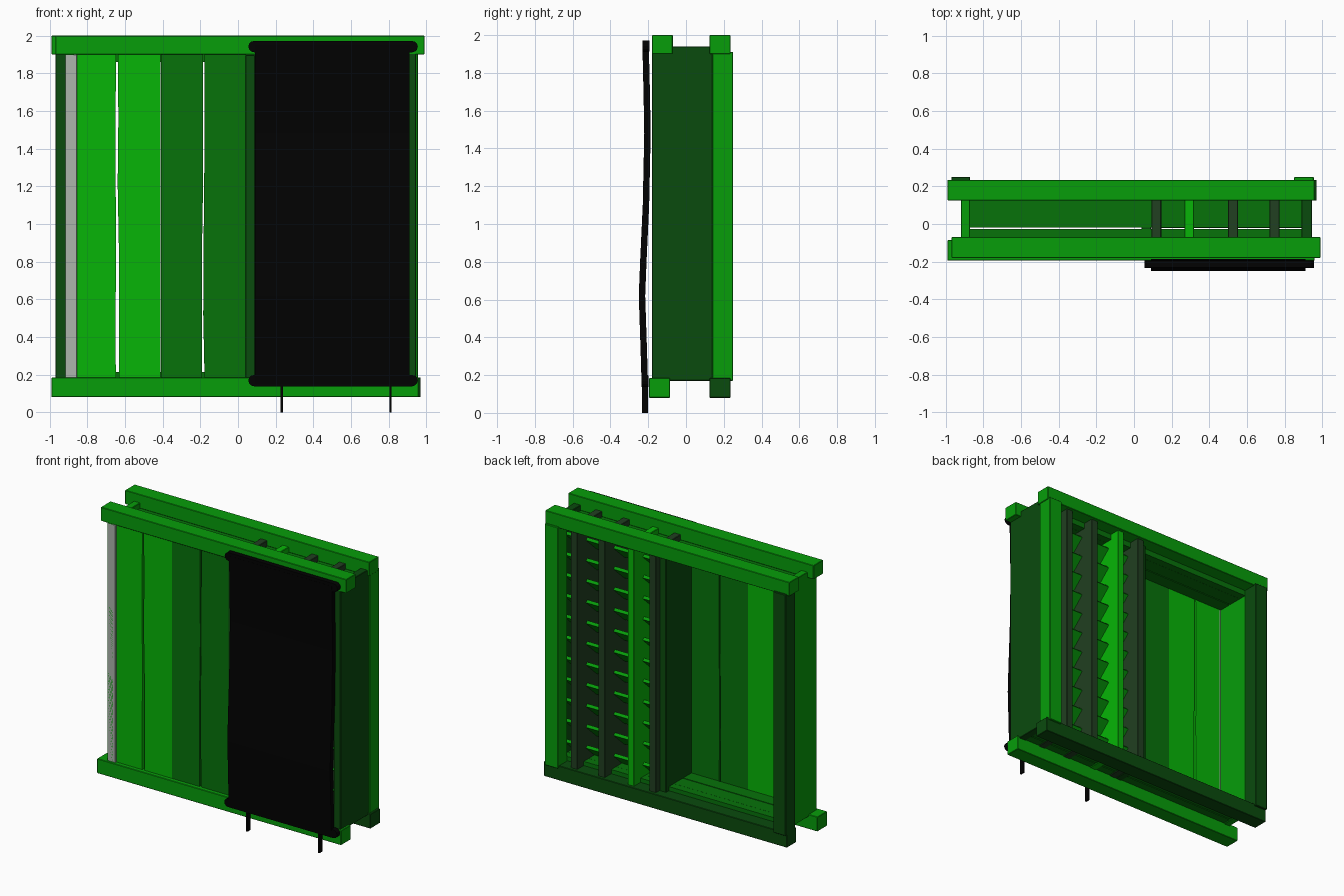
import bpy, bmesh, math, random
from mathutils import Matrix

if "Cube" in bpy.data.objects:
    bpy.data.objects.remove(bpy.data.objects["Cube"])

random.seed(4)


def mat(name, col):
    m = bpy.data.materials.new(name)
    m.diffuse_color = (*col, 1)
    m.use_nodes = True
    m.node_tree.nodes["Principled BSDF"].inputs["Base Color"].default_value = m.diffuse_color
    return m


BRIGHT = mat("bright_green", (0.002, 0.46, 0.002))
MID = mat("mid_green", (0.002, 0.34, 0.003))
DARK = mat("dark_green", (0.002, 0.17, 0.003))
DEEP = mat("deep_green", (0.003, 0.07, 0.004))
MOSS = mat("moss_green", (0.015, 0.05, 0.015))
PALE = mat("worn_grey", (0.42, 0.46, 0.42))
BLACK = mat("black_cloth", (0.0005, 0.0005, 0.0005))


def finish(name, bm, m, bevel=0.0):
    bmesh.ops.recalc_face_normals(bm, faces=bm.faces)
    me = bpy.data.meshes.new(name)
    bm.to_mesh(me)
    bm.free()
    me.materials.append(m)
    ob = bpy.data.objects.new(name, me)
    bpy.context.collection.objects.link(ob)
    if bevel:
        b = ob.modifiers.new("Bevel", "BEVEL")
        b.width = bevel
        b.segments = 1
    return ob


def box(name, x, y, z, m, bevel=0.003, tilt=0.0):
    """Box from (min, max) pairs, optionally tilted about its own x axis."""
    bm = bmesh.new()
    bmesh.ops.create_cube(bm, size=1)
    size = [b - a for a, b in (x, y, z)]
    mid = [(a + b) / 2 for a, b in (x, y, z)]
    M = Matrix.Translation(mid) @ Matrix.Rotation(tilt, 4, 'X') @ Matrix.Diagonal((*size, 1))
    bmesh.ops.transform(bm, matrix=M, verts=bm.verts)
    return finish(name, bm, m, bevel)


def loft(name, rings, m, bevel=0.0):
    """Skin a column of four-cornered rings."""
    bm = bmesh.new()
    vs = [[bm.verts.new(p) for p in r] for r in rings]
    for a, b in zip(vs, vs[1:]):
        for i in range(4):
            bm.faces.new((a[i], a[(i + 1) % 4], b[(i + 1) % 4], b[i]))
    bm.faces.new(vs[0])
    bm.faces.new(vs[-1])
    return finish(name, bm, m, bevel)


def ring(x0, x1, y0, y1, z):
    return [(x0, y0, z), (x1, y0, z), (x1, y1, z), (x0, y1, z)]


# Horizontal rails
box("top_front_rail", (-0.97, 0.99), (-0.18, -0.07), (1.90, 2.0), MID)
box("top_back_rail", (-0.99, 0.96), (0.125, 0.235), (1.90, 2.0), MID)
box("bottom_front_rail", (-0.99, 0.96), (-0.195, -0.085), (0.08, 0.185), MID)
box("bottom_back_rail", (-0.97, 0.97), (0.125, 0.235), (0.08, 0.185), DEEP)

# Back corner posts
box("back_post_left", (-0.97, -0.87), (0.14, 0.25), (0.17, 1.91), DEEP)
box("back_post_right", (0.85, 0.955), (0.14, 0.25), (0.17, 1.91), MID)

# Side panels and the partition between compartments
box("side_panel_left", (-0.92, -0.87), (-0.178, 0.14), (0.17, 1.94), MID)
box("side_panel_right", (0.89, 0.945), (-0.18, 0.14), (0.17, 1.94), DEEP)
box("partition", (0.04, 0.09), (-0.17, 0.17), (0.17, 1.898), DEEP)
box("worn_corner_strip", (-0.918, -0.855), (-0.178, -0.12), (0.18, 1.90), PALE)

# Floor and ceiling boards
for label, z in (("floor", (0.175, 0.215)), ("ceiling", (1.86, 1.90))):
    for i, y in enumerate(((-0.12, -0.026), (-0.019, 0.082), (0.083, 0.138))):
        box(f"{label}_board_{i + 1}", (-0.87, 0.89), y, z, DARK, 0.0)

# Front planks with slightly wavy edges
planks = ((-0.86, -0.648, BRIGHT), (-0.636, -0.412, BRIGHT),
          (-0.41, -0.19, DARK), (-0.181, 0.042, DARK))
for i, (x0, x1, m) in enumerate(planks):
    rings = []
    for k in range(6):
        a = 0 if i in (0, 2) else random.uniform(-0.006, 0.006)
        b = 0 if i in (1, 3) else random.uniform(-0.003, 0.005)
        rings.append(ring(x0 + a, x1 + b, -0.165, -0.12, 0.17 + k * 1.74 / 5))
    loft(f"front_plank_{i + 1}", rings, m)

# Upright dividers of the rack
dividers = ((0.092, 0.145, MOSS), (0.267, 0.318, BRIGHT), (0.50, 0.553, MOSS), (0.72, 0.772, MOSS))
for i, (x0, x1, m) in enumerate(dividers):
    box(f"rack_divider_{i + 1}", (x0, x1), (-0.165, 0.212), (0.17, 1.94), m)

# Tilted slats between the dividers, rising to the back
edges = [d[:2] for d in dividers] + [(0.89, 0.945)]
for i, (a, b) in enumerate(zip(edges, edges[1:])):
    for k in range(11):
        z = 0.255 + 0.15 * k
        box(f"rack_slat_{i + 1}_{k + 1}", (a[1], b[0]), (-0.035, 0.125), (z - 0.011, z + 0.011),
            MID, 0.0, math.radians(42))

# Hanging cloth with a gentle bulge
path = ((0.15, -0.218), (0.35, -0.224), (0.62, -0.233), (0.80, -0.226),
        (1.10, -0.212), (1.48, -0.204), (1.70, -0.208), (1.95, -0.214))
loft("hanging_cloth", [ring(0.09, 0.91, y - 0.017, y + 0.017, z) for z, y in path], BLACK)

# Flat hem bars with rounded ends at top and bottom of the cloth
for label, z, y in (("top", 1.942, -0.212), ("bottom", 0.168, -0.217)):
    bm = bmesh.new()
    outline = []
    for cx, start in ((0.925, -90), (0.085, 90)):
        for k in range(7):
            t = math.radians(start + 30 * k)
            outline.append(bm.verts.new((cx + 0.03 * math.cos(t), y - 0.018, z + 0.03 * math.sin(t))))
    face = bm.faces.new(outline)
    top = bmesh.ops.extrude_face_region(bm, geom=[face])["geom"]
    bmesh.ops.translate(bm, vec=(0, 0.036, 0), verts=[v for v in top if isinstance(v, bmesh.types.BMVert)])
    finish(f"cloth_{label}_bar", bm, BLACK)

# Straps hanging below the cloth
for label, x in (("left", 0.233), ("right", 0.81)):
    box(f"cloth_strap_{label}", (x - 0.006, x + 0.006), (-0.234, -0.2), (0.0, 0.16), BLACK, 0.0)
